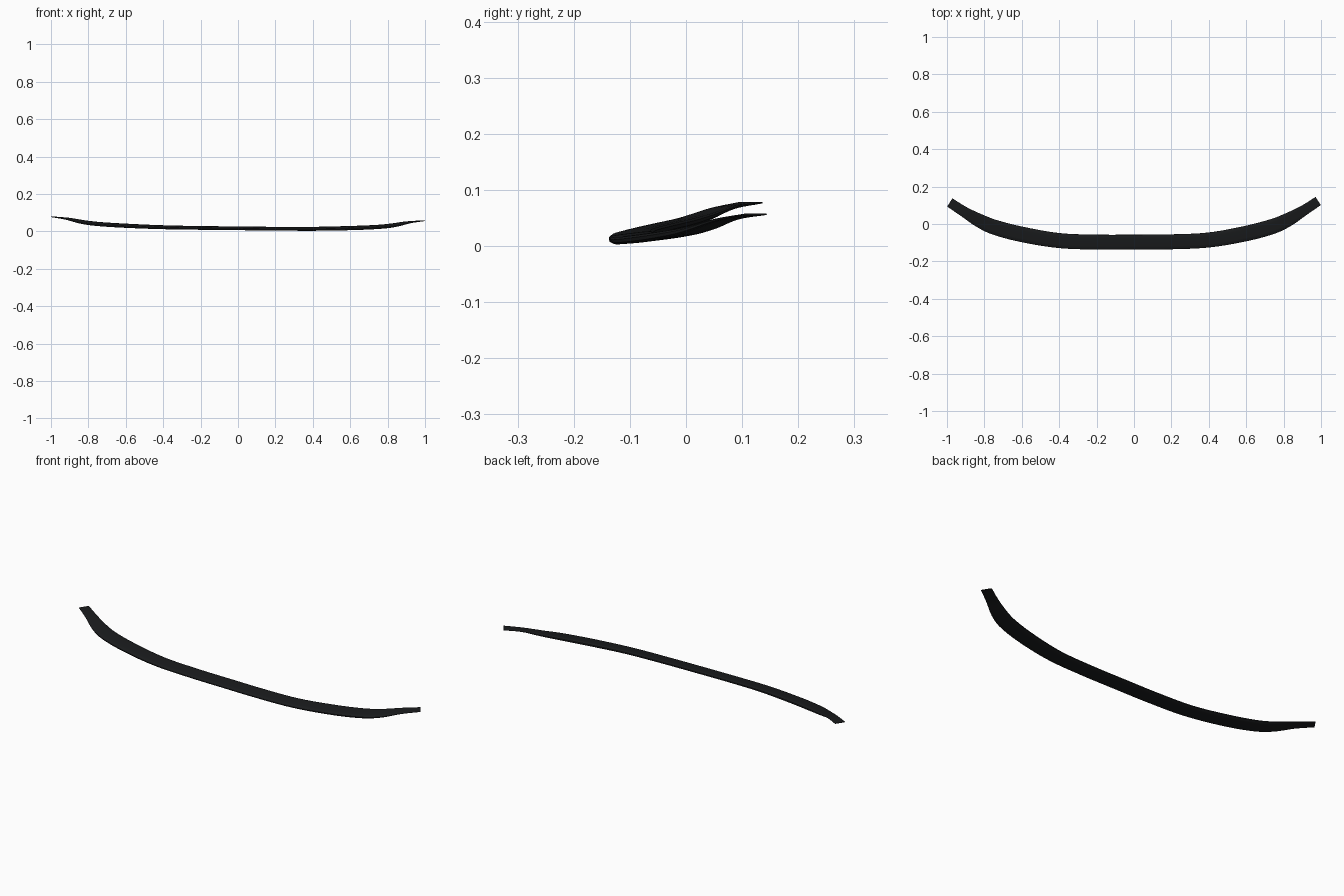
import bpy, bmesh, math
from mathutils import Vector

if "Cube" in bpy.data.objects:
    bpy.data.objects.remove(bpy.data.objects["Cube"])

# Half-span stations: x, centre y, centre z, width, thickness, section tilt
STATIONS = [
    (0.000, -0.097, 0.0165, 0.080, 0.013, 0.12),
    (0.200, -0.096, 0.0165, 0.080, 0.013, 0.12),
    (0.400, -0.087, 0.0180, 0.080, 0.014, 0.12),
    (0.600, -0.053, 0.0240, 0.082, 0.015, 0.12),
    (0.750, -0.013, 0.0320, 0.080, 0.014, 0.12),
    (0.830, 0.023, 0.0415, 0.072, 0.011, 0.12),
    (0.910, 0.070, 0.0580, 0.056, 0.006, 0.08),
    (0.985, 0.119, 0.0670, 0.052, 0.003, 0.00),
]
# Rounded strip cross-section in unit half-width / half-thickness
SECTION = [(-1, -0.4), (-0.88, -0.9), (-0.5, -1), (0.5, -1), (0.88, -0.9), (1, -0.4),
           (1, 0.4), (0.88, 0.9), (0.5, 1), (-0.5, 1), (-0.88, 0.9), (-1, 0.4)]
STEPS = 5


def mirrored(s):
    return (-s[0],) + s[1:]


def spline(rows, steps):
    """Catmull-Rom through all rows."""
    out = []
    for i in range(len(rows) - 1):
        a, b, c, d = (rows[max(i - 1, 0)], rows[i], rows[i + 1],
                      rows[min(i + 2, len(rows) - 1)])
        for k in range(steps):
            t = k / steps
            row = []
            for j in range(len(b)):
                h = c[0] - b[0]
                mb = (c[j] - a[j]) / (c[0] - a[0]) * h
                mc = (d[j] - b[j]) / (d[0] - b[0]) * h
                row.append((2*t**3 - 3*t*t + 1) * b[j] + (t**3 - 2*t*t + t) * mb
                           + (3*t*t - 2*t**3) * c[j] + (t**3 - t*t) * mc)
            out.append(row)
    return out + [list(rows[-1])]


rows = spline([mirrored(s) for s in STATIONS[:0:-1]] + STATIONS, STEPS)

# Curved strip: loft the section along the bowed path
bm = bmesh.new()
rings = []
for i, (x, y, z, w, th, tilt) in enumerate(rows):
    p, q = rows[max(i - 1, 0)], rows[min(i + 1, len(rows) - 1)]
    tangent = Vector((q[0] - p[0], q[1] - p[1], 0)).normalized()
    side = Vector((-tangent.y, tangent.x, tilt)).normalized()
    up = tangent.cross(side)
    ring = []
    for u, v in SECTION:
        co = Vector((x, y, z)) + side * (u * w / 2) + up * (v * th / 2)
        # the whole strip leans slightly to one side
        co.z -= 0.0105 * co.x
        co.y += 0.004 * co.x
        ring.append(bm.verts.new(co))
    rings.append(ring)
n = len(SECTION)
for a, b in zip(rings, rings[1:]):
    for k in range(n):
        bm.faces.new((a[k], a[(k + 1) % n], b[(k + 1) % n], b[k]))
bm.faces.new(rings[0])
bm.faces.new(rings[-1])
bmesh.ops.recalc_face_normals(bm, faces=bm.faces)
mesh = bpy.data.meshes.new("curved_strip")
bm.to_mesh(mesh)
bm.free()
strip = bpy.data.objects.new("curved_strip", mesh)
bpy.context.collection.objects.link(strip)

# Near-black finish
mat = bpy.data.materials.new("black")
mat.diffuse_color = (0.01, 0.011, 0.012, 1)
mat.use_nodes = True
mat.node_tree.nodes["Principled BSDF"].inputs["Base Color"].default_value = mat.diffuse_color
mesh.materials.append(mat)

bpy.context.view_layer.objects.active = strip
strip.select_set(True)
bpy.ops.object.shade_smooth_by_angle(angle=math.radians(40))
